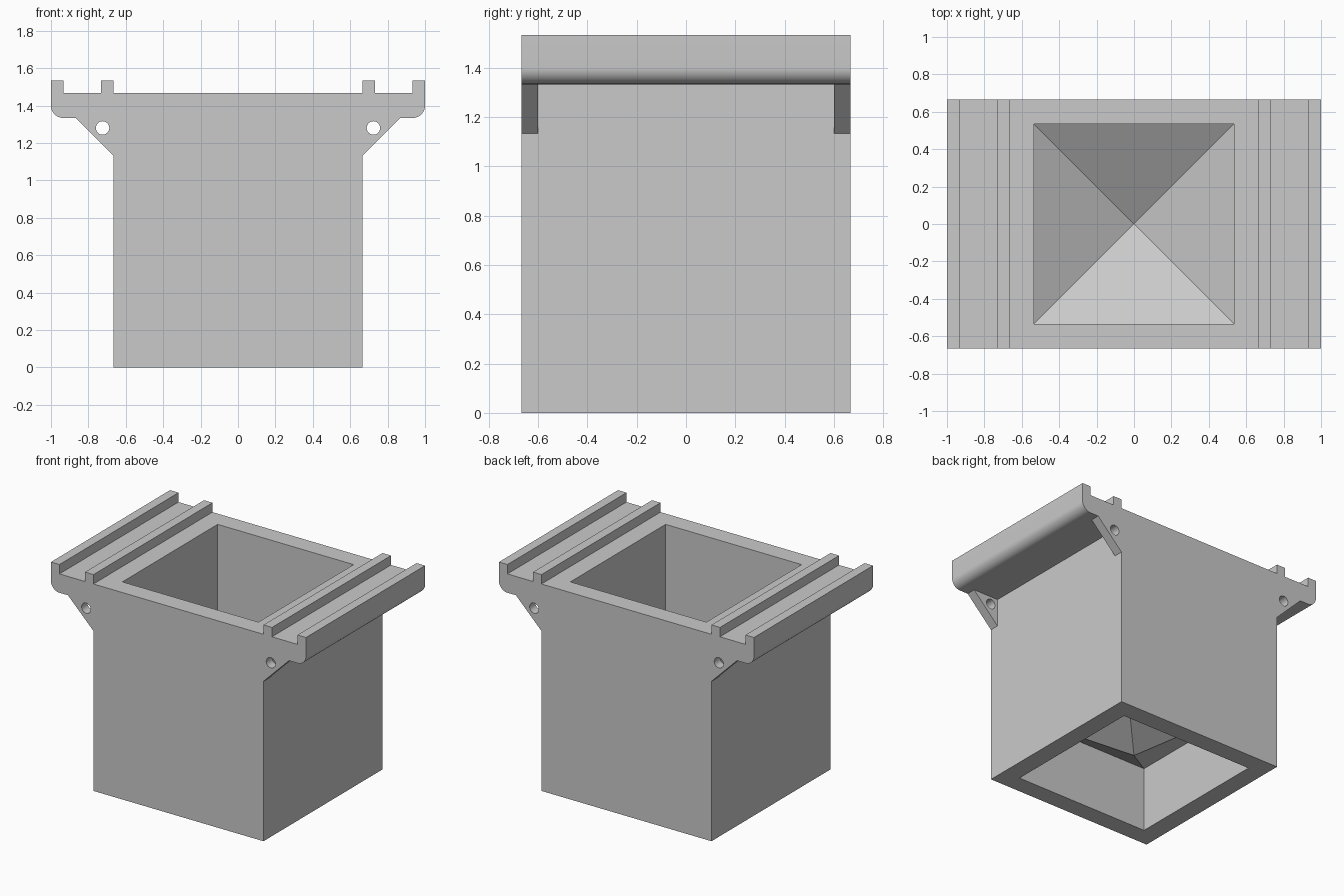
import bpy, bmesh, math
from mathutils import Vector

cube = bpy.data.objects.get("Cube")
if cube:
    bpy.data.objects.remove(cube, do_unlink=True)

U = 1 / 15          # rib width, the module for every size
HALF = 10 * U       # half width of the box
TOP = 22 * U        # deck height

grey = bpy.data.materials.new("plain grey")
grey.use_nodes = True
COLOUR = (0.59, 0.59, 0.59, 1)
grey.diffuse_color = COLOUR
grey.node_tree.nodes["Principled BSDF"].inputs["Base Color"].default_value = COLOUR


def finish(bm, name):
    bmesh.ops.recalc_face_normals(bm, faces=bm.faces)
    mesh = bpy.data.meshes.new(name)
    bm.to_mesh(mesh)
    bm.free()
    mesh.materials.append(grey)
    obj = bpy.data.objects.new(name, mesh)
    bpy.context.collection.objects.link(obj)
    return obj


def extrude_profile(name, points, y0, y1):
    """Extrude an (x, z) outline along y."""
    bm = bmesh.new()
    face = bm.faces.new([bm.verts.new((x, y0, z)) for x, z in points])
    new = bmesh.ops.extrude_face_region(bm, geom=[face])["geom"]
    verts = [v for v in new if isinstance(v, bmesh.types.BMVert)]
    bmesh.ops.translate(bm, verts=verts, vec=Vector((0, y1 - y0, 0)))
    return finish(bm, name)


def pointed_prism(name, half, z_end, z_base, z_tip):
    """Square prism with a pyramid end."""
    bm = bmesh.new()
    corners = [(-half, -half), (half, -half), (half, half), (-half, half)]
    end = [bm.verts.new((x, y, z_end)) for x, y in corners]
    base = [bm.verts.new((x, y, z_base)) for x, y in corners]
    tip = bm.verts.new((0, 0, z_tip))
    bm.faces.new(end)
    for i in range(4):
        j = (i + 1) % 4
        bm.faces.new((end[i], end[j], base[j], base[i]))
        bm.faces.new((base[i], base[j], tip))
    return finish(bm, name)


def circle(cx, cz, r, n=32):
    return [(cx + r * math.cos(math.tau * i / n), cz + r * math.sin(math.tau * i / n))
            for i in range(n)]


def activate(obj):
    bpy.ops.object.select_all(action='DESELECT')
    obj.select_set(True)
    bpy.context.view_layer.objects.active = obj


def cut(obj, cutter):
    cutter.hide_render = True
    mod = obj.modifiers.new("cut", 'BOOLEAN')
    mod.operation = 'DIFFERENCE'
    mod.solver = 'EXACT'
    mod.object = cutter
    activate(obj)
    bpy.ops.object.modifier_apply(modifier=mod.name)
    bpy.data.objects.remove(cutter, do_unlink=True)


def smooth(obj):
    activate(obj)
    bpy.ops.object.shade_smooth_by_angle(angle=math.radians(30))


# Box with overhanging railed deck: right half outline, then mirrored
under = TOP - 2 * U
arc = [(1 - U + U * math.sin(a), under + U - U * math.cos(a))
       for a in [math.pi / 2 * i / 12 for i in range(13)]]
half = [(HALF, 0), (HALF, under)] + arc + [
    (1, TOP + U), (1 - U, TOP + U), (1 - U, TOP), (HALF + U, TOP),
    (HALF + U, TOP + U), (HALF, TOP + U), (HALF, TOP)]
outline = half + [(-x, z) for x, z in reversed(half)]
body = extrude_profile("hopper_body", outline, -HALF, HALF)

# Upper hopper pit and the matching hollow underneath
cut(body, pointed_prism("pit_cutter", 8 * U, TOP + 2 * U, 9 * U, 4 * U))
cut(body, pointed_prism("hollow_cutter", 8 * U, -U, 7 * U, 2 * U))
smooth(body)

# Corner gussets with a round hole
for side, side_name in ((1, "left"), (-1, "right")):
    for y, end_name in ((-HALF, "front"), (HALF - U, "back")):
        triangle = [(side * HALF, under), (side * HALF, under - 3 * U),
                    (side * (HALF + 3 * U), under)]
        gusset = extrude_profile(f"{end_name}_{side_name}_gusset", triangle, y, y + U)
        cut(gusset, extrude_profile("hole_cutter", circle(side * 0.724, 1.28, 0.036),
                                    y - U, y + 2 * U))
        smooth(gusset)
